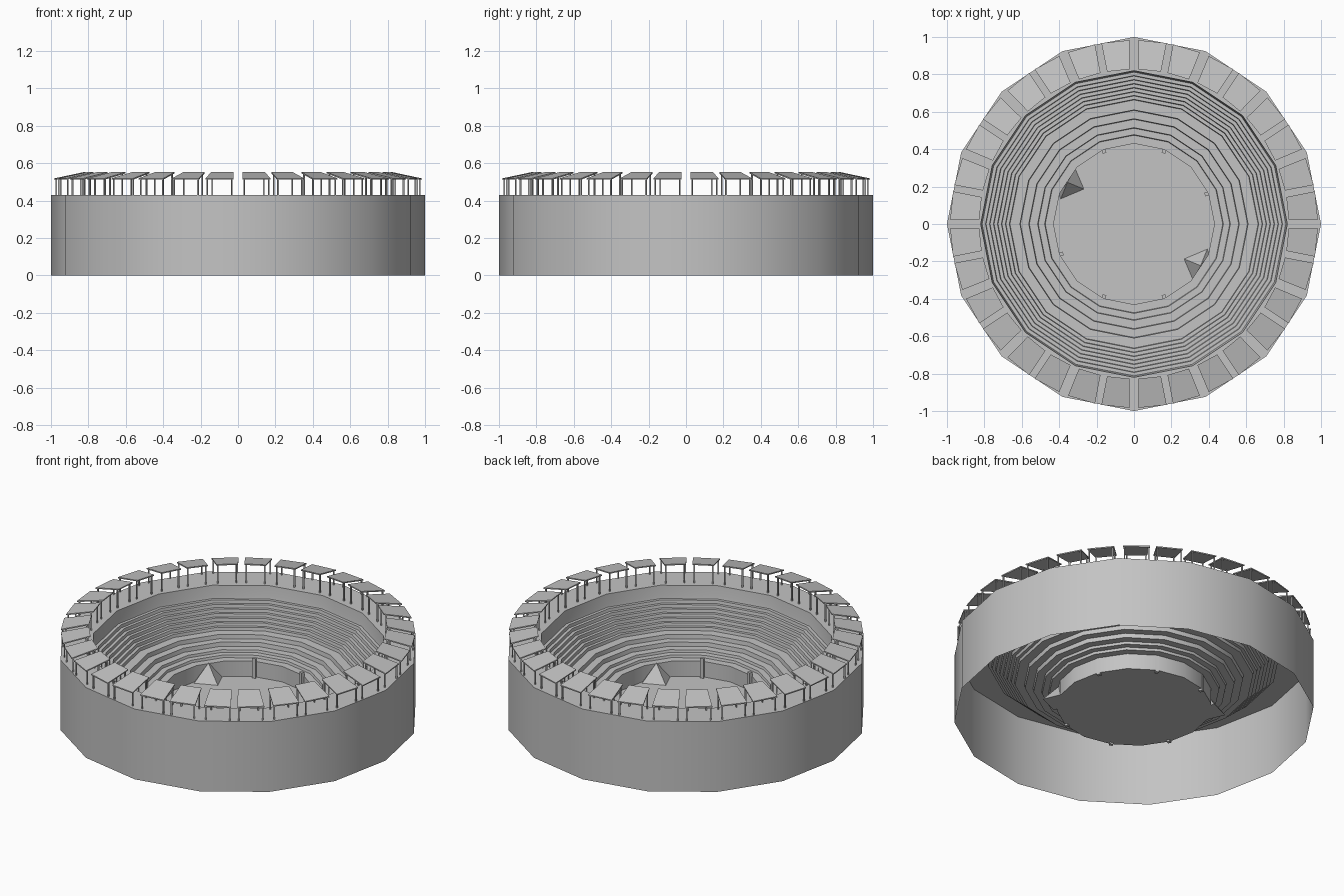
import bpy, bmesh, math
from mathutils import Matrix, Vector

old = bpy.data.objects.get("Cube")
if old:
    bpy.data.objects.remove(old)

SIDES = 16
FLOOR_Z = 0.05
RIM_Z = 0.43

stone = bpy.data.materials.new("grey_stone")
stone.use_nodes = True
colour = (0.55, 0.55, 0.55, 1)
stone.diffuse_color = colour
stone.node_tree.nodes["Principled BSDF"].inputs["Base Color"].default_value = colour


def finish(name, bm, smooth=False):
    mesh = bpy.data.meshes.new(name)
    bm.to_mesh(mesh)
    bm.free()
    mesh.materials.append(stone)
    obj = bpy.data.objects.new(name, mesh)
    bpy.context.collection.objects.link(obj)
    if smooth:
        bpy.ops.object.select_all(action='DESELECT')
        obj.select_set(True)
        bpy.context.view_layer.objects.active = obj
        bpy.ops.object.shade_smooth_by_angle(angle=math.radians(30))
    return obj


def lathe(name, profile):
    """Turn a (radius, height) profile into a faceted ring."""
    bm = bmesh.new()
    rings = []
    for r, z in profile:
        rings.append([bm.verts.new((r * math.cos(a), r * math.sin(a), z))
                      for a in (math.tau * i / SIDES for i in range(SIDES))])
    for low, high in zip(rings, rings[1:]):
        for i in range(SIDES):
            j = (i + 1) % SIDES
            bm.faces.new((low[i], low[j], high[j], high[i]))
    return finish(name, bm, True)


def box(bm, matrix, size):
    bmesh.ops.create_cube(bm, size=1, matrix=matrix @ Matrix.Diagonal((*size, 1)))


def steps(start, end, count):
    """Stepped profile running inward and down, excluding the start."""
    (r0, z0), (r1, z1) = start, end
    points = []
    for i in range(1, count + 1):
        z = z0 + (z1 - z0) * i / count
        points.append((r0 + (r1 - r0) * (i - 1) / count - 0.003, z))
        points.append((r0 + (r1 - r0) * i / count, z))
    return points


# Outer wall and walkway on top of it
lathe("outer_wall", [(1.0, 0), (1.0, RIM_Z)])
lathe("rim_walkway", [(1.0, RIM_Z), (0.82, RIM_Z)])

# Seating bowl: parapet, upper tiers, aisle, lower tiers, arena wall
bowl = [(0.82, RIM_Z), (0.815, 0.37)]
bowl += steps(bowl[-1], (0.645, 0.225), 8)
bowl += [(0.61, 0.225)]
bowl += steps((0.61, 0.225), (0.515, 0.175), 2)
bowl += steps((0.515, 0.175), (0.44, 0.145), 2)
bowl += [(0.43, 0.145), (0.43, FLOOR_Z)]
lathe("seating_bowl", bowl)

# Arena floor
bm = bmesh.new()
bmesh.ops.create_circle(bm, cap_ends=True, segments=SIDES, radius=0.43,
                        matrix=Matrix.Translation((0, 0, FLOOR_Z)))
finish("arena_floor", bm)

# Pillars against the arena wall
bm = bmesh.new()
for degrees in (22.5, 67.5, 112.5, 202.5, 247.5, 292.5):
    spin = Matrix.Rotation(math.radians(degrees), 4, 'Z')
    box(bm, spin @ Matrix.Translation((0.42, 0, 0.105)), (0.02, 0.02, 0.13))
finish("arena_pillars", bm)

# Two pyramids, half sunk into the arena wall
for name, degrees in (("left_pyramid", 328), ("right_pyramid", 148)):
    bm = bmesh.new()
    spin = Matrix.Rotation(math.radians(degrees), 4, 'Z')
    place = spin @ Matrix.Translation((0.42, 0, FLOOR_Z + 0.05))
    turn = Matrix.Rotation(math.radians(10), 4, 'Z')
    bmesh.ops.create_cone(bm, cap_ends=True, segments=4, radius1=0.095, radius2=0,
                          depth=0.1, matrix=place @ turn)
    finish(name, bm)

# Ring of sloping awnings, two per wall side, each on four thin poles
awnings, poles = bmesh.new(), bmesh.new()
for side in range(SIDES):
    spin = Matrix.Rotation(math.tau * (side + 0.5) / SIDES, 4, 'Z')
    for sign in (-1, 1):
        frame = spin @ Matrix.Rotation(sign * math.radians(5.4), 4, 'Z')
        corners = []
        for r, half, z in ((0.98, 0.075, 0.512), (0.825, 0.06, 0.545)):
            for s in (-1, 1):
                corners.append((r, s * half, z))
                h = z - RIM_Z
                px = 0.97 if r > 0.9 else 0.84
                box(poles, frame @ Matrix.Translation((px, s * (half - 0.008), RIM_Z + h / 2)),
                    (0.007, 0.007, h))
        top = [awnings.verts.new(frame @ (Vector(c) + Vector((0, 0, 0.007)))) for c in corners]
        low = [awnings.verts.new(frame @ Vector(c)) for c in corners]
        loop = (0, 1, 3, 2)
        awnings.faces.new([top[i] for i in loop])
        awnings.faces.new([low[i] for i in reversed(loop)])
        for a, b in zip(loop, loop[1:] + loop[:1]):
            awnings.faces.new((low[a], low[b], top[b], top[a]))
finish("awnings", awnings)
finish("awning_poles", poles)
